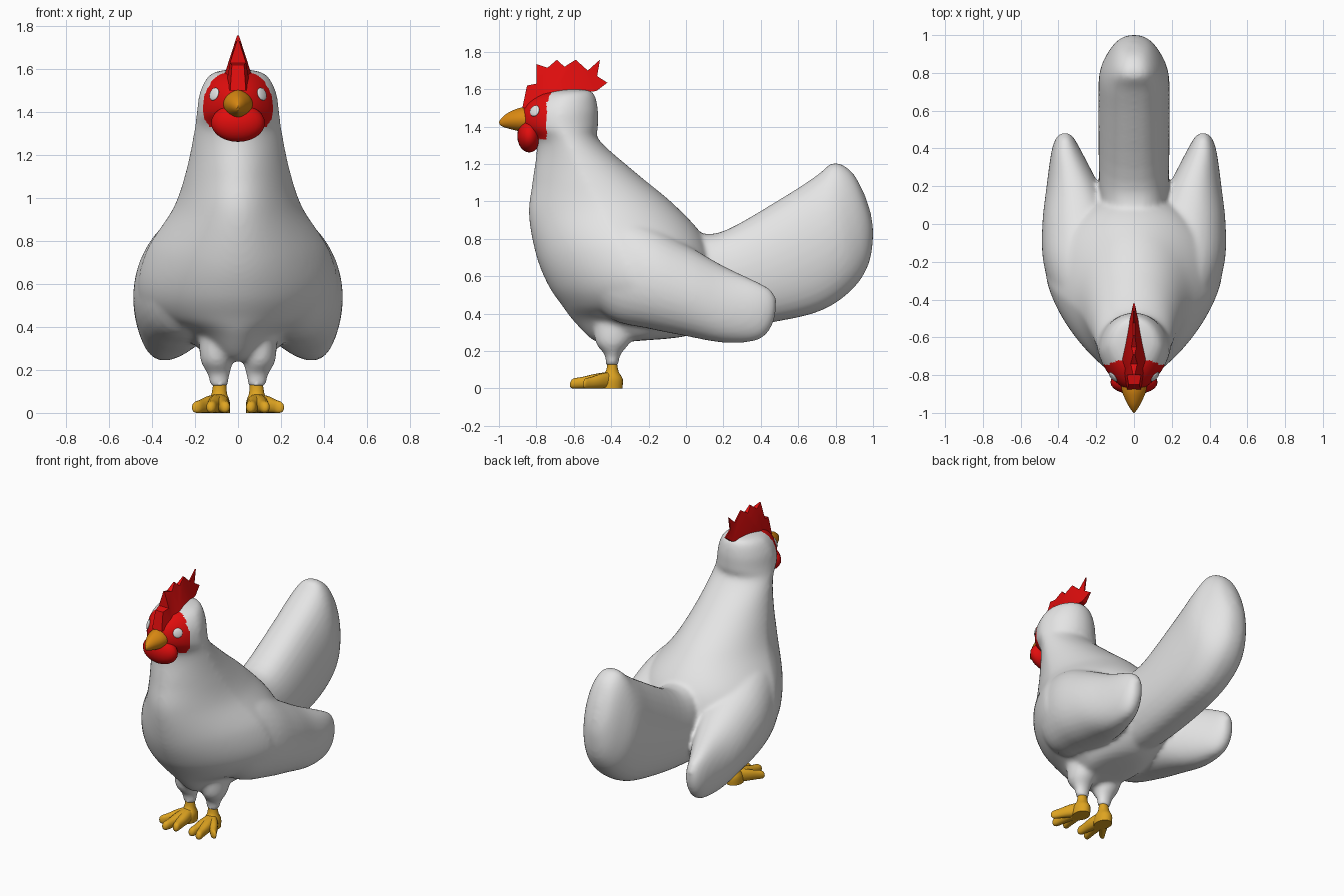
import bpy, bmesh, math
from mathutils import Vector
from mathutils.bvhtree import BVHTree

if "Cube" in bpy.data.objects:
    bpy.data.objects.remove(bpy.data.objects["Cube"])


def material(name, rgb):
    m = bpy.data.materials.new(name)
    m.diffuse_color = (*rgb, 1)
    m.use_nodes = True
    m.node_tree.nodes["Principled BSDF"].inputs["Base Color"].default_value = m.diffuse_color
    return m


WHITE = material("feather white", (0.78, 0.78, 0.78))
RED = material("comb red", (0.75, 0.004, 0.004))
ORANGE = material("beak orange", (0.70, 0.25, 0.006))
YELLOW = material("foot yellow", (0.73, 0.37, 0.015))


def finish(bm, name, mats, angle=50, red_rule=None):
    bmesh.ops.recalc_face_normals(bm, faces=bm.faces)
    if red_rule:
        for f in bm.faces:
            f.material_index = int(red_rule(f.calc_center_median()))
    me = bpy.data.meshes.new(name)
    bm.to_mesh(me)
    for m in mats:
        me.materials.append(m)
    me.shade_smooth()
    me.set_sharp_from_angle(angle=math.radians(angle))
    ob = bpy.data.objects.new(name, me)
    bpy.context.collection.objects.link(ob)
    return ob


def spline(rows, steps):
    """Smoothly interpolate section rows (Catmull-Rom)."""
    out, n = [], len(rows)
    for i in range(n - 1):
        a, b, c, d = rows[max(i - 1, 0)], rows[i], rows[i + 1], rows[min(i + 2, n - 1)]
        for s in range(steps):
            t = s / steps
            out.append([0.5 * (2 * q + (r - p) * t + (2 * p - 5 * q + 4 * r - w) * t * t
                               + (3 * q - p - 3 * r + w) * t ** 3)
                        for p, q, r, w in zip(a, b, c, d)])
    return out + [list(rows[-1])]


def loft(rows, steps=4, segs=32, taper=0.0, power=1.0, side=1, bm=None):
    """Rows: (y0, z0, y1, z1, half width, x0, x1), one oval ring spanning both points."""
    bm = bm or bmesh.new()
    rings, faces = [], []
    for r in spline([tuple(r) + (0, 0) if len(r) == 5 else r for r in rows], steps):
        y0, z0, y1, z1, w, x0, x1 = r
        p0, p1 = Vector((x0, y0, z0)), Vector((x1, y1, z1))
        ring = []
        for k in range(segs):
            a = 2 * math.pi * k / segs
            c, s = math.cos(a), math.sin(a)
            x = max(w, 0.001) * math.copysign(abs(s) ** power, s) * (1 - taper * max(0, c))
            v = (p0 + p1) / 2 + (p0 - p1) / 2 * c + Vector((x, 0, 0))
            v.x *= side
            ring.append(bm.verts.new(v))
        rings.append(ring)
    for a, b in zip(rings, rings[1:]):
        for k in range(segs):
            j = (k + 1) % segs
            faces.append(bm.faces.new((a[k], a[j], b[j], b[k])))
    faces += [bm.faces.new(rings[0]), bm.faces.new(rings[-1])]
    bmesh.ops.recalc_face_normals(bm, faces=faces)
    return bm


def ball(name, loc, scale, mat, normal=None):
    bm = bmesh.new()
    bmesh.ops.create_uvsphere(bm, u_segments=24, v_segments=14, radius=1)
    bmesh.ops.scale(bm, vec=scale, verts=bm.verts)
    if normal:
        bmesh.ops.rotate(bm, matrix=normal.to_track_quat('Z', 'Y').to_matrix(), verts=bm.verts)
    bmesh.ops.translate(bm, vec=loc, verts=bm.verts)
    return finish(bm, name, [mat])


# Trunk with broad shoulders, neck and head: front point, back point, half width
body = loft([
    (-0.67, 1.60, -0.58, 1.60, 0.03),
    (-0.79, 1.57, -0.50, 1.585, 0.125),
    (-0.87, 1.50, -0.472, 1.50, 0.175),
    (-0.876, 1.40, -0.47, 1.40, 0.192),
    (-0.80, 1.31, -0.462, 1.325, 0.203),
    (-0.82, 1.11, -0.27, 1.155, 0.24),
    (-0.84, 0.93, -0.06, 0.98, 0.30),
    (-0.80, 0.71, 0.10, 0.80, 0.425),
    (-0.735, 0.55, 0.17, 0.60, 0.465),
    (-0.66, 0.44, 0.18, 0.46, 0.415),
    (-0.60, 0.36, 0.18, 0.38, 0.26),
    (-0.50, 0.26, 0.02, 0.285, 0.15),
    (-0.42, 0.24, -0.25, 0.255, 0.03)], steps=7, segs=72, taper=0.23)

# Tail: top edge, lower edge, half width
loft([
    (-0.12, 0.86, -0.15, 0.30, 0.15),
    (0.07, 0.83, 0.15, 0.31, 0.18),
    (0.22, 0.85, 0.47, 0.355, 0.187),
    (0.54, 1.035, 0.72, 0.415, 0.189),
    (0.70, 1.14, 0.885, 0.525, 0.183),
    (0.79, 1.207, 0.975, 0.66, 0.14),
    (0.885, 1.16, 1.001, 0.82, 0.085),
    (0.955, 1.04, 0.988, 0.94, 0.02)], power=0.8, bm=body)

for side in (1, -1):
    # Wing: top edge, lower edge, half width, x of each edge
    loft([
        (-0.68, 0.82, -0.68, 0.64, 0.06, 0.12, 0.14),
        (-0.58, 0.91, -0.56, 0.52, 0.15, 0.17, 0.18),
        (-0.40, 0.94, -0.40, 0.37, 0.20, 0.20, 0.24),
        (-0.20, 0.88, -0.20, 0.32, 0.22, 0.24, 0.28),
        (0.00, 0.77, 0.00, 0.28, 0.20, 0.27, 0.30),
        (0.20, 0.655, 0.20, 0.245, 0.14, 0.31, 0.335),
        (0.37, 0.575, 0.37, 0.255, 0.085, 0.355, 0.355),
        (0.45, 0.53, 0.445, 0.31, 0.052, 0.365, 0.365),
        (0.482, 0.48, 0.478, 0.39, 0.025, 0.365, 0.365)], power=0.9, side=side, bm=body)
    # Feathered thigh
    loft([
        (-0.50, 0.40, -0.24, 0.40, 0.08, 0.10, 0.10),
        (-0.485, 0.25, -0.29, 0.26, 0.077, 0.10, 0.10),
        (-0.435, 0.18, -0.35, 0.18, 0.052, 0.09, 0.09),
        (-0.43, 0.12, -0.36, 0.12, 0.041, 0.087, 0.087)], side=side, bm=body)

# Fuse trunk, tail, wings and thighs into one smooth skin
rough = finish(body, "body_blend", [WHITE])
mod = rough.modifiers.new("fuse", 'REMESH')
mod.mode, mod.voxel_size = 'VOXEL', 0.013
mod = rough.modifiers.new("soften", 'SMOOTH')
mod.factor, mod.iterations = 0.5, 10
skin = bpy.data.meshes.new_from_object(
    rough.evaluated_get(bpy.context.evaluated_depsgraph_get()))
bpy.data.objects.remove(rough)
skin.materials.clear()
fused = bmesh.new()
fused.from_mesh(skin)
fused.normal_update()
bvh = BVHTree.FromBMesh(fused)
# Red face mask in front of and above fixed lines
finish(fused, "body", [WHITE, RED], 60, red_rule=lambda c:
       c.z > 1.335 and c.y < -0.745 + max(0, c.z - 1.53) * 0.5)

# Comb: toothed profile, wedge thin at the top, front and back
bm = bmesh.new()
profile = [(-0.875, 1.50), (-0.85, 1.62), (-0.80, 1.63), (-0.80, 1.735), (-0.74, 1.715),
           (-0.69, 1.758), (-0.65, 1.72), (-0.59, 1.758), (-0.525, 1.70), (-0.46, 1.758),
           (-0.475, 1.67), (-0.42, 1.635), (-0.48, 1.59), (-0.72, 1.57), (-0.78, 1.50)]


def comb_half(y, z):
    return max(0.004, min(0.065, 0.35 * (1.765 - z))
               - 0.25 * max(0, y + 0.66) - 0.25 * max(0, -0.76 - y))


sides = [[bm.verts.new((s * comb_half(y, z), y, z)) for y, z in profile] for s in (1, -1)]
for loop in sides:
    bm.faces.new(loop)
for k in range(len(profile)):
    j = (k + 1) % len(profile)
    bm.faces.new((sides[0][k], sides[0][j], sides[1][j], sides[1][k]))
bmesh.ops.triangulate(bm, faces=bm.faces)
finish(bm, "comb", [RED], 30)

# Wattle and beak
ball("wattle", (0, -0.838, 1.35), (0.125, 0.064, 0.088), RED)
finish(loft([
    (-0.84, 1.505, -0.84, 1.37, 0.07),
    (-0.89, 1.50, -0.89, 1.375, 0.062),
    (-0.95, 1.475, -0.95, 1.39, 0.036),
    (-0.985, 1.447, -0.98, 1.40, 0.016),
    (-1.00, 1.425, -0.995, 1.41, 0.004)], power=1.3), "beak", [ORANGE])

for side, label in ((1, "left"), (-1, "right")):
    # Eye, resting on the head surface
    loc, normal, _, _ = bvh.find_nearest(Vector((0.118 * side, -0.815, 1.487)))
    ball(label + "_eye", loc, (0.031, 0.031, 0.009), WHITE, normal)

    # Ankle with heel, and three spread toes
    finish(loft([
        (-0.42, 0.14, -0.37, 0.14, 0.03, 0.085, 0.085),
        (-0.43, 0.09, -0.36, 0.09, 0.036, 0.087, 0.087),
        (-0.47, 0.05, -0.338, 0.05, 0.05, 0.088, 0.088),
        (-0.47, 0.00, -0.34, 0.00, 0.05, 0.088, 0.088)], segs=20, side=side),
        label + "_ankle", [YELLOW])
    for n, (tx, ty) in enumerate(((0.058, -0.60), (0.128, -0.62), (0.200, -0.55))):
        rows = []
        for t, top, w in ((0, 0.09, 0.038), (0.35, 0.08, 0.038), (0.7, 0.062, 0.028),
                          (0.93, 0.052, 0.022), (1, 0.03, 0.008)):
            x, y = 0.088 + (tx - 0.088) * t, -0.40 + (ty + 0.40) * t
            rows.append((y, top, y, 0.0 if t < 1 else 0.01, w, x, x))
        finish(loft(rows, segs=16, power=0.8, side=side), f"{label}_toe_{n + 1}", [YELLOW])
